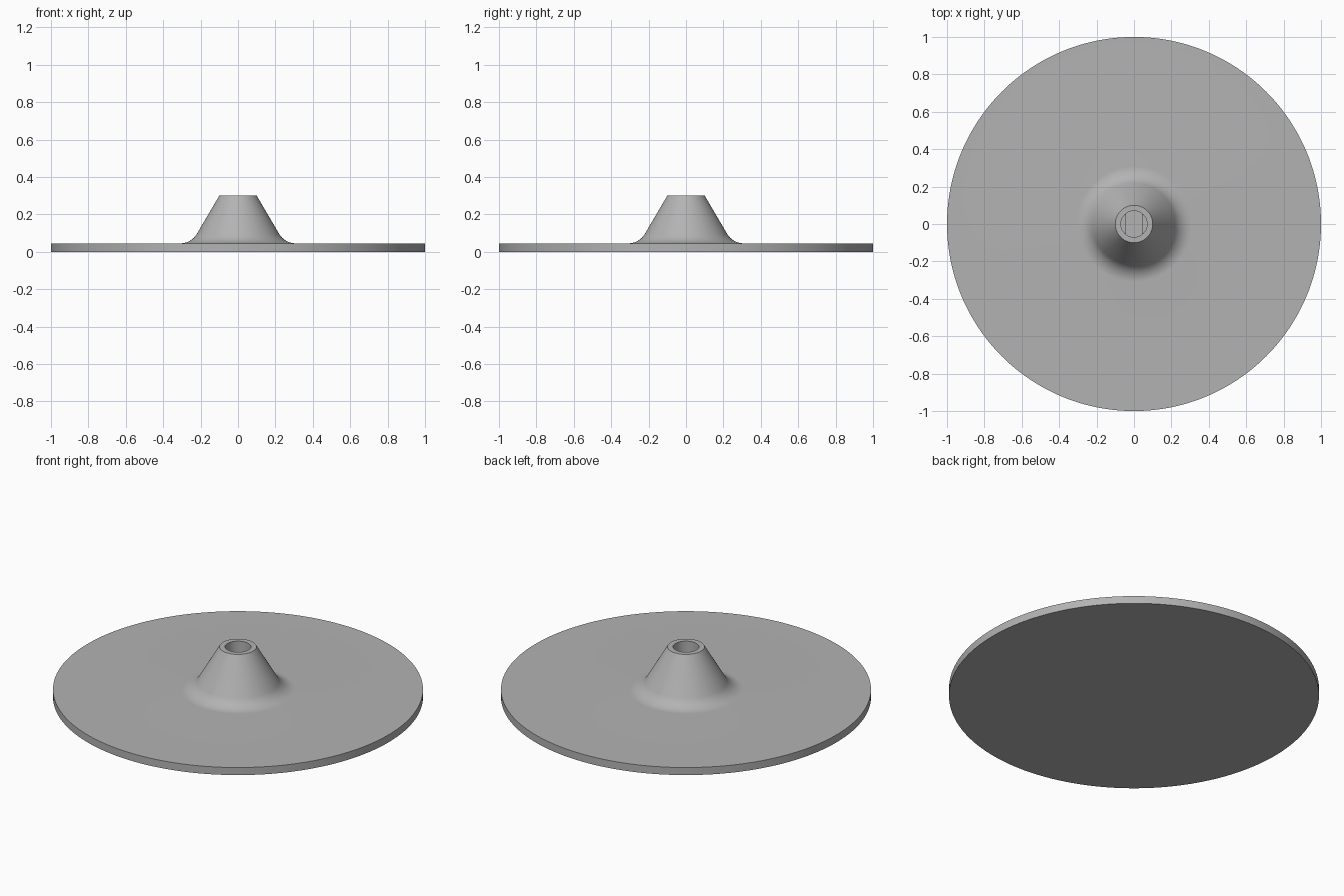
import bpy, bmesh, math

if "Cube" in bpy.data.objects:
    bpy.data.objects.remove(bpy.data.objects["Cube"])

SEGS = 192
HOLE_R = 0.07
FLAT_X = HOLE_R * math.cos(math.tau * 28 / SEGS)   # half width across the shaft flats

grey = bpy.data.materials.new("light_grey")
grey.diffuse_color = (0.45, 0.45, 0.45, 1)
grey.use_nodes = True
grey.node_tree.nodes["Principled BSDF"].inputs["Base Color"].default_value = grey.diffuse_color

# Profile as (radius, z, has_flats): disc rim, fillet, cone, then down the shaft hole
profile = [(1.0, 0.0, False), (1.0, 0.045, False)]
FILLET_R, TURN, STEPS = 0.105, 59.5, 12
for i in range(STEPS + 1):
    a = math.radians(270 - TURN * i / STEPS)
    profile.append((0.31 + FILLET_R * math.cos(a), 0.15 + FILLET_R * math.sin(a), False))
profile += [(0.1, 0.3, False), (HOLE_R, 0.3, False), (HOLE_R, 0.2, False),
            (HOLE_R, 0.2, True), (HOLE_R, 0.05, True)]

bm = bmesh.new()
rings = []
for r, z, flats in profile:
    ring = []
    for s in range(SEGS):
        a = math.tau * s / SEGS
        x, y = r * math.cos(a), r * math.sin(a)
        if flats:                                  # double-D lower part of the hole
            x = max(-FLAT_X, min(FLAT_X, x))
        ring.append(bm.verts.new((x, y, z)))
    rings.append(ring)

for lo, hi in zip(rings, rings[1:]):
    for s in range(SEGS):
        t = (s + 1) % SEGS
        bm.faces.new((lo[s], lo[t], hi[t], hi[s]))
bm.faces.new(rings[0][::-1])                       # underside
bm.faces.new(rings[-1])                            # hole floor
bmesh.ops.remove_doubles(bm, verts=bm.verts[:], dist=1e-5)
bmesh.ops.recalc_face_normals(bm, faces=bm.faces[:])

mesh = bpy.data.meshes.new("disc_with_hub")
bm.to_mesh(mesh)
bm.free()
mesh.materials.append(grey)
disc = bpy.data.objects.new("disc_with_hub", mesh)
bpy.context.collection.objects.link(disc)
bpy.context.view_layer.objects.active = disc
disc.select_set(True)
bpy.ops.object.shade_smooth_by_angle(angle=math.radians(25))
